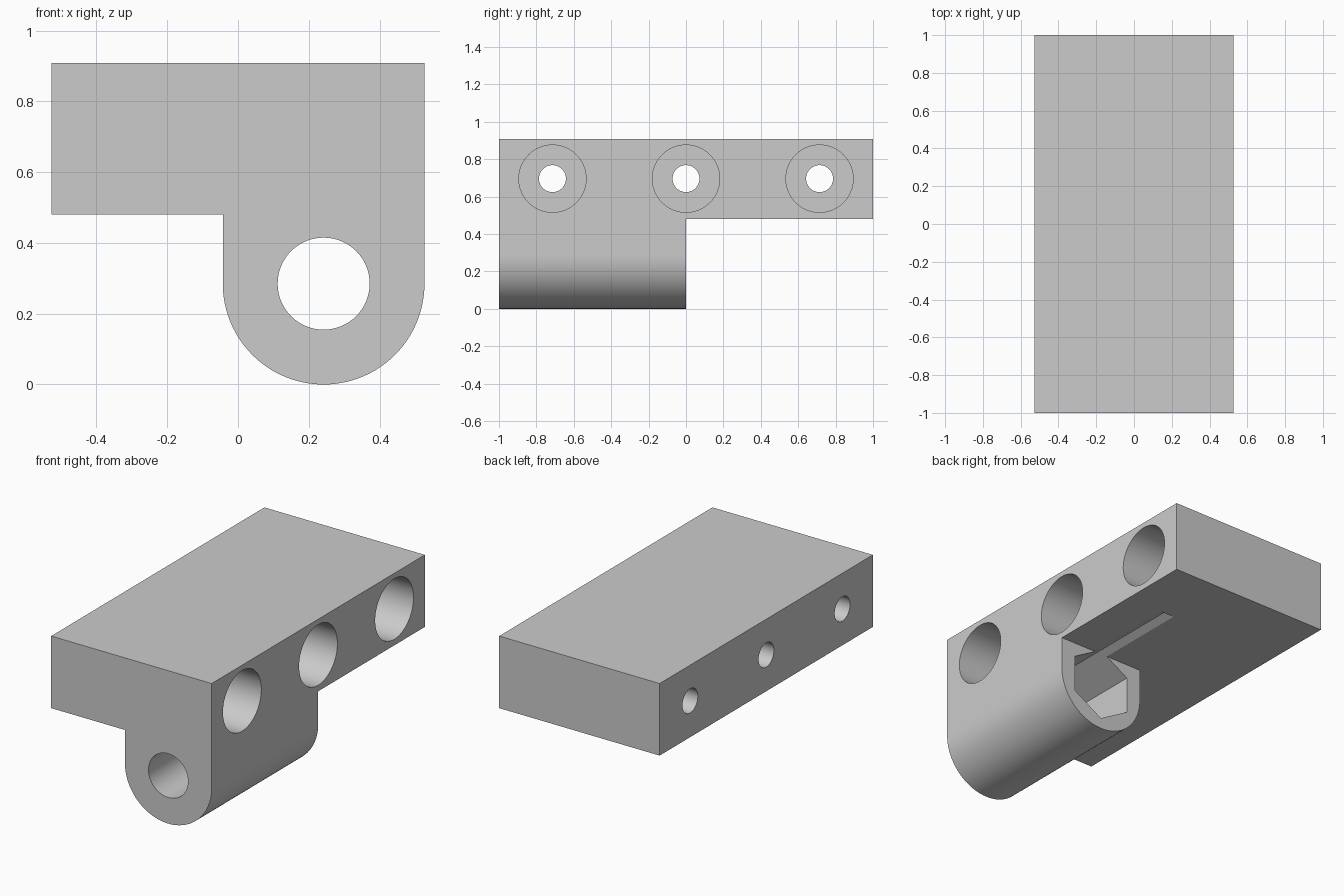
import bpy, bmesh, math
from mathutils import Matrix

if "Cube" in bpy.data.objects:
    bpy.data.objects.remove(bpy.data.objects["Cube"])

# Main dimensions
HALF_X, TOP, LEDGE = 0.527, 0.908, 0.48
LUG_R = 0.285
LUG_X = HALF_X - LUG_R

grey = bpy.data.materials.new("light_grey")
grey.use_nodes = True
grey.diffuse_color = (0.6, 0.6, 0.6, 1)
grey.node_tree.nodes["Principled BSDF"].inputs["Base Color"].default_value = (0.6, 0.6, 0.6, 1)


def add_prism(name, profile, y0, y1):
    """Extrude an (x, z) outline along y."""
    bm = bmesh.new()
    face = bm.faces.new([bm.verts.new((x, y0, z)) for x, z in profile])
    new = bmesh.ops.extrude_face_region(bm, geom=[face])["geom"]
    bmesh.ops.translate(bm, vec=(0, y1 - y0, 0),
                        verts=[v for v in new if isinstance(v, bmesh.types.BMVert)])
    bmesh.ops.recalc_face_normals(bm, faces=bm.faces)
    mesh = bpy.data.meshes.new(name)
    bm.to_mesh(mesh)
    bm.free()
    mesh.materials.append(grey)
    obj = bpy.data.objects.new(name, mesh)
    bpy.context.collection.objects.link(obj)
    return obj


def ring(x, z, radius, count, start=0.0):
    return [(x + radius * math.cos(start + math.tau * i / count),
             z + radius * math.sin(start + math.tau * i / count)) for i in range(count)]


def cut(body, cutter):
    cutter.hide_render = True
    mod = body.modifiers.new("cut", 'BOOLEAN')
    mod.operation, mod.solver, mod.object = 'DIFFERENCE', 'EXACT', cutter
    bpy.context.view_layer.objects.active = body
    bpy.ops.object.modifier_apply(modifier=mod.name)
    bpy.data.objects.remove(cutter)


def side_hole(y, z, radius, x0, x1):
    """Round cutter running along x."""
    obj = add_prism("hole_cutter", ring(0, 0, radius, 64), x0, x1)
    obj.data.transform(Matrix.Translation((0, y, z)) @ Matrix.Rotation(-math.pi / 2, 4, 'Z'))
    return obj


# Body: block with a rounded lug hanging below it
arc = [(LUG_X + LUG_R * math.cos(a), LUG_R + LUG_R * math.sin(a))
       for a in (-math.pi * i / 48 for i in range(49))]
outline = [(-HALF_X, LEDGE), (-HALF_X, TOP), (HALF_X, TOP)] + arc + [(LUG_X - LUG_R, LEDGE)]
body = add_prism("hinge_block", outline, -1, 1)

# The lug covers only the front half
cut(body, add_prism("rear_cutter", [(-1, -1), (1, -1), (1, LEDGE), (-1, LEDGE)], 0, 2))

# Hexagonal nut pocket, which also scores the underside of the block
cut(body, add_prism("nut_cutter", ring(LUG_X, LUG_R, 0.22, 6, math.pi / 2), -0.57, 0.58))

# Pin bore through the lug
cut(body, add_prism("bore_cutter", ring(LUG_X, LUG_R, 0.13, 64), -1.2, -0.3))

# Counterbored screw holes across the block
for y in (-0.714, 0, 0.714):
    cut(body, side_hole(y, 0.696, 0.18, -0.043, 1))
    cut(body, side_hole(y, 0.696, 0.072, -1, 0.3))

# Smooth round walls, flat planar faces
bpy.ops.object.select_all(action='DESELECT')
body.select_set(True)
bpy.context.view_layer.objects.active = body
bpy.ops.object.shade_smooth_by_angle(angle=math.radians(30))
for poly in body.data.polygons:
    if poly.area > 0.05:
        poly.use_smooth = False
